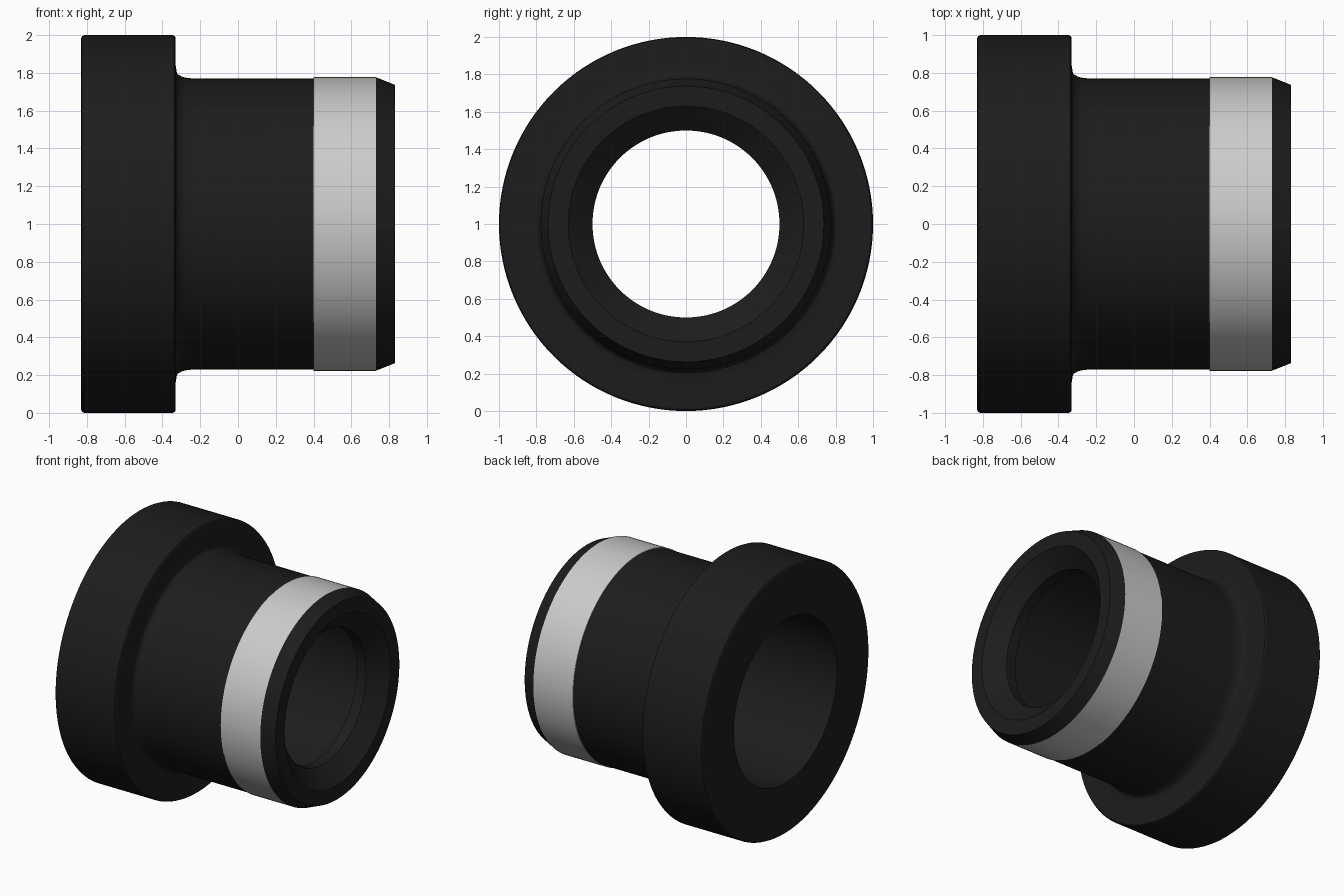
import bpy, bmesh, math

if "Cube" in bpy.data.objects:
    bpy.data.objects.remove(bpy.data.objects["Cube"])

SIDES = 128
BAND_R, SLEEVE_R = 0.777, 0.771


def lathe(name, profile, color=None):
    """Spin an (x, radius) profile around the horizontal axis at z = 1."""
    bm = bmesh.new()
    rings = []
    for x, r in profile:
        rings.append([bm.verts.new((x, r * math.cos(2 * math.pi * i / SIDES),
                                    1 + r * math.sin(2 * math.pi * i / SIDES)))
                      for i in range(SIDES)])
    for a, b in zip(rings, rings[1:]):
        for i in range(SIDES):
            j = (i + 1) % SIDES
            bm.faces.new((a[i], b[i], b[j], a[j]))
    mesh = bpy.data.meshes.new(name)
    bm.to_mesh(mesh)
    bm.free()
    ob = bpy.data.objects.new(name, mesh)
    bpy.context.collection.objects.link(ob)
    if color:
        mat = bpy.data.materials.new(name + "_black")
        mat.diffuse_color = color
        mat.use_nodes = True
        mat.node_tree.nodes["Principled BSDF"].inputs["Base Color"].default_value = mat.diffuse_color
        mesh.materials.append(mat)
    bpy.ops.object.select_all(action='DESELECT')
    ob.select_set(True)
    bpy.context.view_layer.objects.active = ob
    bpy.ops.object.shade_smooth_by_angle(angle=math.radians(20))
    return ob


# Concave fillet between flange face and sleeve
fillet = [(-0.24 - 0.085 * math.sin(t), SLEEVE_R + 0.037 * (1 - math.cos(t)))
          for t in [math.radians(90 - 15 * k) for k in range(7)]]

# Flanged bushing: flange, sleeve up to the band
outer = [(-0.83, 0.985), (-0.825, 0.995), (-0.815, 1.0), (-0.345, 1.0),
         (-0.335, 0.995), (-0.33, 0.985), (-0.33, 0.84)] + fillet + [(0.4, SLEEVE_R)]
# Nose chamfer, flared mouth, inner lip and wide bore back to the flange
inner = [(0.73, BAND_R), (0.83, 0.737), (0.83, 0.63), (0.72, 0.5),
         (0.64, 0.5), (0.64, 0.615), (-0.83, 0.615)]
lathe("flanged_bushing", list(reversed(inner + outer)), (0.012, 0.012, 0.012, 1)).data.flip_normals()

# Bare metal band around the sleeve
lathe("metal_band", [(0.4, SLEEVE_R), (0.4, BAND_R), (0.73, BAND_R)])

# Make all normals face outward
for ob in bpy.data.objects:
    bm = bmesh.new()
    bm.from_mesh(ob.data)
    for f in bm.faces:
        f.normal_update()
    probe = max(bm.faces, key=lambda f: math.hypot(f.calc_center_median().y, f.calc_center_median().z - 1))
    c = probe.calc_center_median()
    if probe.normal.y * c.y + probe.normal.z * (c.z - 1) < 0:
        bmesh.ops.reverse_faces(bm, faces=bm.faces[:])
    bm.to_mesh(ob.data)
    bm.free()
